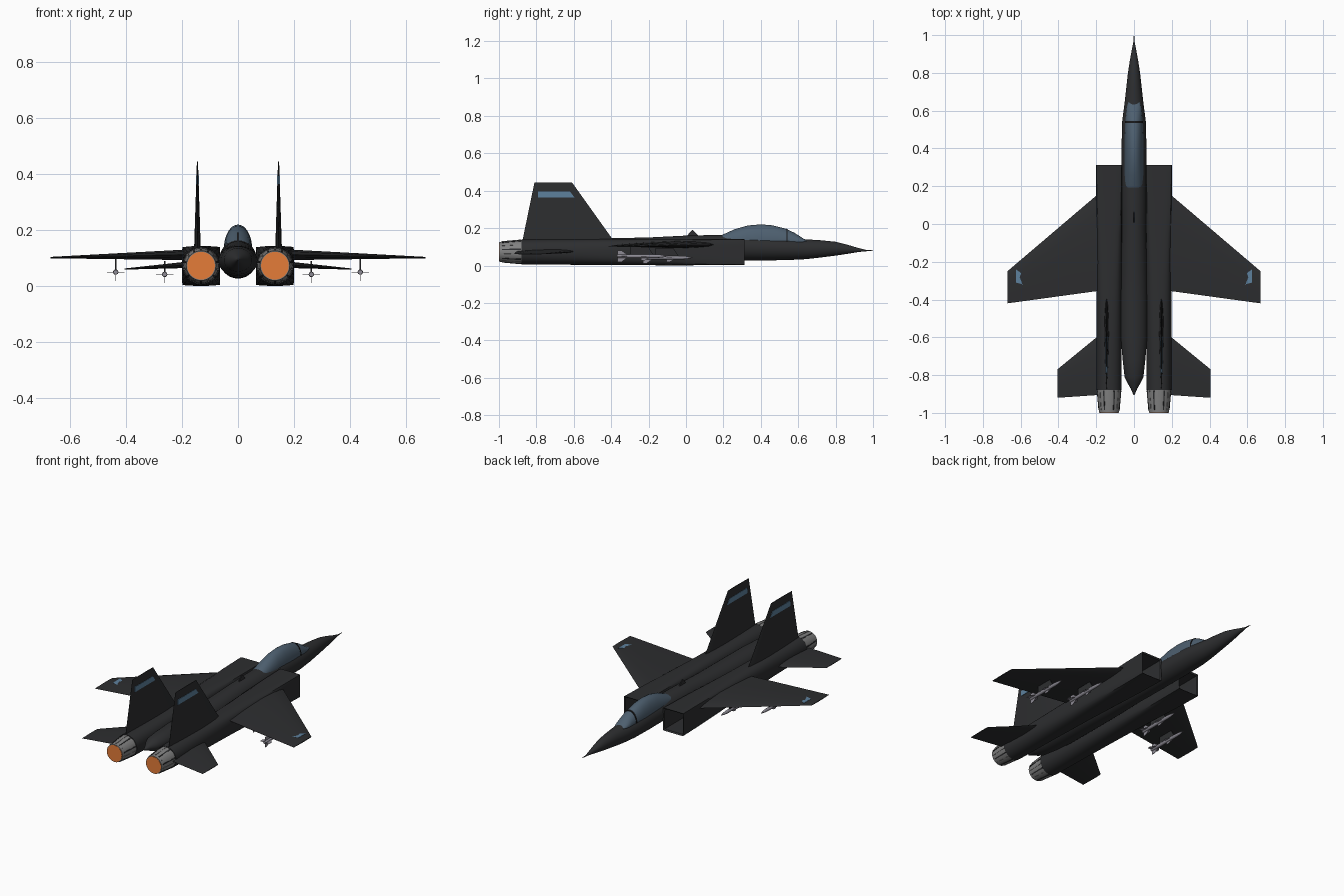
import bpy, bmesh, math
from mathutils import Vector

if "Cube" in bpy.data.objects:
    bpy.data.objects.remove(bpy.data.objects["Cube"])


def mat(name, c):
    m = bpy.data.materials.new(name)
    m.diffuse_color = (*c, 1)
    m.use_nodes = True
    m.node_tree.nodes["Principled BSDF"].inputs["Base Color"].default_value = m.diffuse_color
    return m


DARK = mat("dark_paint", (.026, .027, .029))
BLACK = mat("black", (.008, .008, .009))
GLASS = mat("glass", (.075, .115, .16))
BLUE = mat("blue_mark", (.11, .22, .34))
ORANGE = mat("glow", (.78, .2, .04))
METAL = mat("metal", (.22, .22, .22))
STORE = mat("missile_grey", (.27, .26, .3))


def make(name, rings, m, smooth=True):
    """Skin a list of equal-length point rings and cap both ends."""
    bm = bmesh.new()
    rv = [[bm.verts.new(p) for p in r] for r in rings]
    n = len(rv[0])
    for a, b in zip(rv, rv[1:]):
        for i in range(n):
            j = (i + 1) % n
            bm.faces.new((a[i], a[j], b[j], b[i]))
    bm.faces.new(rv[0])
    bm.faces.new(rv[-1])
    bmesh.ops.recalc_face_normals(bm, faces=bm.faces)
    me = bpy.data.meshes.new(name)
    bm.to_mesh(me)
    bm.free()
    ob = bpy.data.objects.new(name, me)
    bpy.context.collection.objects.link(ob)
    me.materials.append(m)
    if smooth:
        bpy.ops.object.select_all(action='DESELECT')
        bpy.context.view_layer.objects.active = ob
        ob.select_set(True)
        bpy.ops.object.shade_smooth_by_angle(angle=math.radians(35))
    return ob


def ring(y, cx, cz, rx, rz, n=2, count=32):
    """Superellipse cross-section; a high n gives a box."""
    pts = []
    for i in range(count):
        a = 2 * math.pi * i / count
        c, s = math.cos(a), math.sin(a)
        r = (abs(c) ** n + abs(s) ** n) ** (-1 / n)
        pts.append((cx + rx * r * c, y, cz + rz * r * s))
    return pts


def surface(name, root, tip, axis, m=DARK):
    """Tapered thin aerofoil; root and tip = (leading edge, chord, thickness)."""
    rings = []
    for le, chord, t in (root, tip):
        prof = [(0, 0), (.06, .5), (.2, .85), (.4, 1), (.7, .65), (1, .06),
                (1, -.06), (.7, -.65), (.4, -1), (.2, -.85), (.06, -.5)]
        rings.append([Vector(le) + Vector((0, -u * chord, 0)) + Vector(axis) * v * t / 2
                      for u, v in prof])
    return make(name, rings, m)


def plate(name, pts, offset, m):
    """Flat polygon with thickness."""
    return make(name, [pts, [Vector(p) + Vector(offset) for p in pts]], m, False)


# Fuselage: (y, centre z, half width, half height)
body = [(1, .08, .001, .001), (.96, .08, .004, .004), (.92, .083, .012, .011),
        (.86, .087, .023, .025), (.8, .09, .032, .037), (.72, .089, .041, .046),
        (.64, .087, .05, .053), (.54, .09, .063, .061), (.4, .093, .066, .066),
        (.2, .096, .067, .068), (0, .095, .064, .065), (-.2, .09, .067, .06),
        (-.4, .09, .07, .056), (-.6, .09, .07, .054), (-.72, .092, .06, .05),
        (-.81, .094, .05, .042), (-.84, .094, .036, .032), (-.87, .094, .018, .017),
        (-.905, .094, .003, .003)]
make("fuselage", [ring(y, 0, z, w, h) for y, z, w, h in body], DARK)

# Canopy and its bow frame
cano = [(.645, .03, .003), (.62, .038, .019), (.58, .043, .045), (.53, .047, .068),
        (.46, .05, .085), (.4, .051, .09), (.33, .051, .084), (.26, .05, .064), (.185, .047, .03)]
make("canopy", [ring(y, 0, .13, w, h) for y, w, h in cano], GLASS)
make("canopy_frame", [ring(.544, 0, .13, .0472, .0645), ring(.536, 0, .13, .048, .068)], BLACK)

# Spine antenna
plate("antenna", [(-.003, .07, .155), (-.003, .035, .192), (-.003, .015, .172), (-.003, .005, .155)],
      (.006, 0, 0), DARK)

for s, side in ((1, "right"), (-1, "left")):
    # Nacelle: hollow box intake blending to a round engine tail
    cx = s * .132
    nac = [(.12, .06, .06, 40), (.305, .062, .062, 40), (.312, .068, .069, 40), (.15, .068, .07, 12),
           (-.05, .068, .071, 5), (-.3, .067, .07, 3), (-.6, .067, .069, 2.3), (-.88, .067, .067, 2)]
    make("nacelle_" + side, [ring(y, cx, .073 if y < -.5 else .072, w, h, n, 40)
                             for y, w, h, n in nac], DARK)
    plate("intake_duct_" + side, ring(.122, cx, .072, .059, .059, 40), (0, .002, 0), BLACK)

    # Exhaust nozzle with petals and glow
    make("nozzle_" + side, [ring(y, cx, .073, r, r) for y, r in
                            ((-.87, .064), (-.92, .062), (-.998, .053), (-.998, .048), (-.985, .047))], METAL)
    for i in range(14):
        a = 2 * math.pi * (i + .5) / 14
        d = Vector((math.cos(a), 0, math.sin(a)))
        t = Vector((-d.z, 0, d.x)) * .004
        c = Vector((cx, 0, .073))
        quad = [c + d * r + t * k + Vector((0, y, 0))
                for y, r, k in ((-.882, .0625, 1), (-.985, .0535, .7), (-.985, .0535, -.7), (-.882, .0625, -1))]
        plate(f"nozzle_petal_{side}_{i}", quad, d * .0035, METAL if i % 2 else DARK)
    plate("exhaust_glow_" + side, ring(-.998, cx, .073, .0495, .0495), (0, -.002, 0), ORANGE)

    # Wing, tailplane and fin
    surface("wing_" + side, ((s * .18, .167, .112), .52, .038),
            ((s * .67, -.25, .102), .17, .005), (0, 0, 1))
    surface("tailplane_" + side, ((s * .17, -.577, .077), .327, .024),
            ((s * .406, -.77, .061), .15, .004), (0, 0, 1))
    surface("fin_" + side, ((s * .145, -.385, .13), .49, .024),
            ((s * .145, -.61, .445), .2, .004), (1, 0, 0))

    # Blue markings
    plate("fin_stripe_" + side, [(s * .145 - .005, y, z) for y, z in
                                 ((-.79, .395), (-.62, .395), (-.595, .363), (-.79, .363))], (.01, 0, 0), BLUE)
    plate("wing_mark_" + side, [(s * x, y, .104) for x, y in
                                ((.57, -.285), (.57, -.325), (.625, -.31), (.625, -.24), (.57, -.28))],
          (0, 0, .004), BLUE)

    # Missiles on pylons
    for k, (x, z, y0) in enumerate(((.262, .042, -.235), (.437, .05, -.37))):
        tag = f"{side}_{k}"
        x *= s
        prof = [(0, .008), (.01, .0095), (.21, .0095), (.235, .008), (.26, .004), (.272, .0005)]
        make("missile_" + tag, [ring(y0 + y, x, z, r, r, 2, 16) for y, r in prof], STORE)
        for q in range(4):
            d = Vector((math.cos(q * math.pi / 2), 0, math.sin(q * math.pi / 2)))
            t = Vector((-d.z, 0, d.x)) * .002
            for f, (a, b, tip) in enumerate(((.005, .06, .031), (.13, .18, .022))):
                o = Vector((x, y0, z)) - t / 2
                pts = [o + d * r + Vector((0, y, 0)) for y, r in
                       ((a, .005), (a, tip), (a + .02, tip), (b, .005))]
                plate(f"missile_fin_{tag}_{q}_{f}", pts, t, STORE)
        plate("pylon_" + tag, [(x - .003, y0 + y, zz) for y, zz in
                               ((.07, z), (.07, z + .048), (.17, z + .048), (.2, z))], (.006, 0, 0), DARK)
